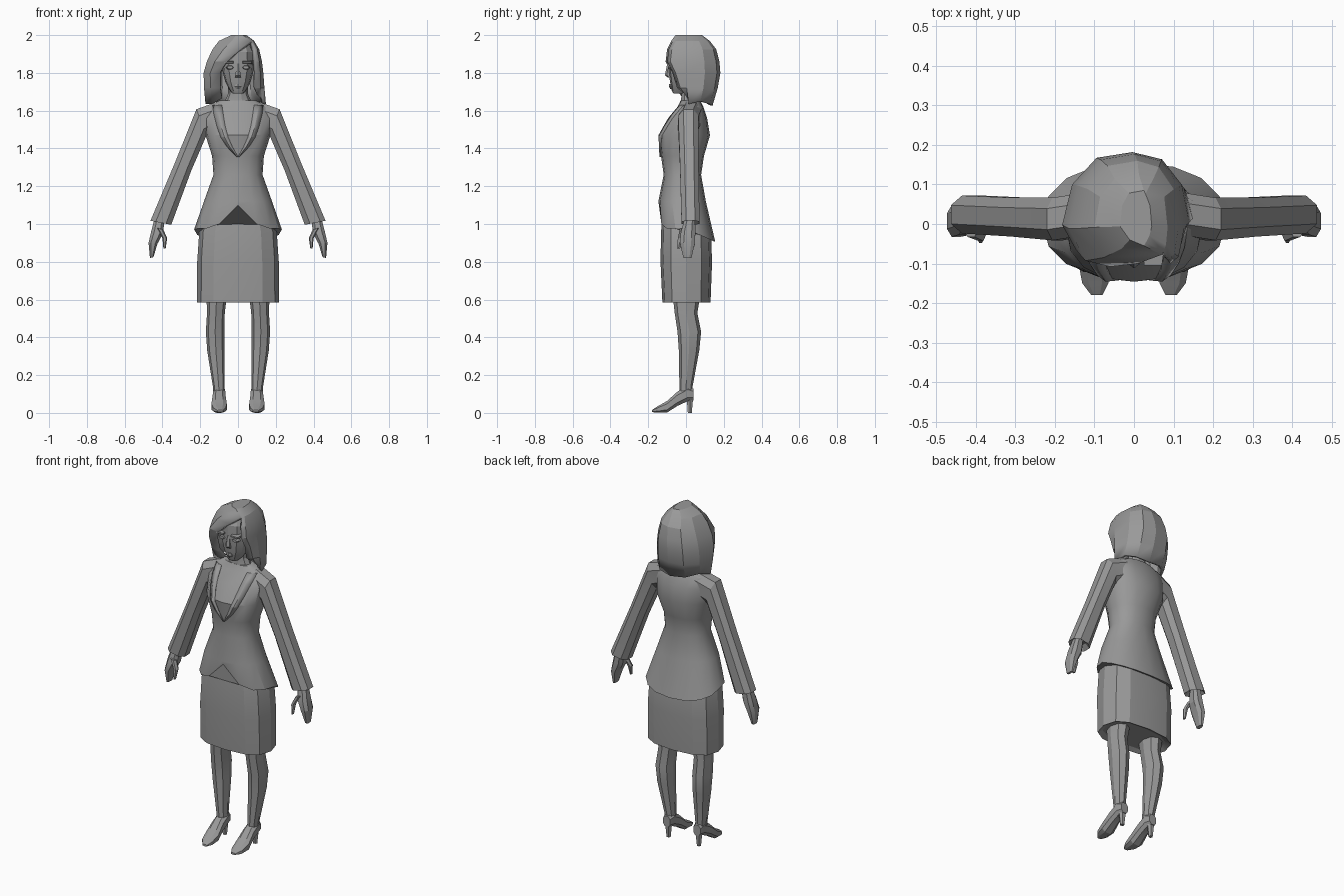
import bpy, bmesh, math
from mathutils import Vector
from mathutils.bvhtree import BVHTree

GREY = bpy.data.materials.new("plain grey")
GREY.diffuse_color = (0.32, 0.32, 0.32, 1)


def finish(name, bm, angle=20, mirror=False, solid=0):
    bmesh.ops.recalc_face_normals(bm, faces=bm.faces)
    me = bpy.data.meshes.new(name)
    bm.to_mesh(me)
    bm.free()
    me.materials.append(GREY)
    ob = bpy.data.objects.new(name, me)
    bpy.context.collection.objects.link(ob)
    if solid:
        m = ob.modifiers.new("thickness", 'SOLIDIFY')
        m.thickness, m.offset = solid, -1
    if mirror:
        ob.modifiers.new("mirror", 'MIRROR')
    bpy.ops.object.select_all(action='DESELECT')
    ob.select_set(True)
    bpy.context.view_layer.objects.active = ob
    bpy.ops.object.shade_smooth_by_angle(angle=math.radians(angle))
    return ob


def span(ax, az, bx, bz, yf, yb):
    """Cross-section from (ax, az) to (bx, bz), deep from yf to yb."""
    c = Vector(((ax + bx) / 2, (yf + yb) / 2, (az + bz) / 2))
    return c, Vector(((bx - ax) / 2, 0, (bz - az) / 2)), Vector((0, (yb - yf) / 2, 0))


def level(z, hw, yf, yb, cx=0):
    return span(cx - hw, z, cx + hw, z, yf, yb)


def upright(cx, y, hw, z0, z1):
    """Cross-section facing along y."""
    return Vector((cx, y, (z0 + z1) / 2)), Vector((hw, 0, 0)), Vector((0, 0, (z1 - z0) / 2))


def loft(sections, n=8, boxy=1.0, turn=0.0):
    bm = bmesh.new()
    rings = []
    for c, u, v in sections:
        ring = []
        for i in range(n):
            a = 2 * math.pi * (i + turn) / n
            co, si = math.cos(a), math.sin(a)
            co = math.copysign(abs(co) ** boxy, co) if abs(co) > 1e-6 else 0
            si = math.copysign(abs(si) ** boxy, si) if abs(si) > 1e-6 else 0
            ring.append(bm.verts.new(c + u * co + v * si))
        rings.append(ring)
    for a, b in zip(rings, rings[1:]):
        for i in range(n):
            j = (i + 1) % n
            bm.faces.new((a[i], a[j], b[j], b[i]))
    bm.faces.new(rings[0])
    bm.faces.new(rings[-1])
    return bm, rings


def part(name, sections, n=8, boxy=1.0, turn=0.0, mirror=False, angle=20):
    return finish(name, loft(sections, n, boxy, turn)[0], angle, mirror)


# Skirt
part("skirt", [level(.60, .19, -.10, .10), level(.585, .217, -.125, .13), level(.80, .216, -.135, .138),
               level(.96, .205, -.132, .132), level(1.10, .15, -.12, .10)], 12, .75)

# Jacket body with a notched front hem and a longer back
bm, rings = loft([level(.97, .232, -.14, .155), level(1.12, .18, -.146, .105),
                  level(1.26, .130, -.118, .08), level(1.36, .137, -.132, .095),
                  level(1.47, .172, -.146, .127), level(1.56, .178, -.095, .112),
                  level(1.62, .168, -.045, .092), level(1.655, .095, -.028, .075)], 16, .88)
for v in rings[0]:
    x, y = abs(v.co.x), v.co.y
    if y < 0:
        v.co.z = 1.10 - x if x < .12 else .975
    else:
        v.co.z = .975 - .07 * y / .155
tree = BVHTree.FromBMesh(bm)
finish("jacket", bm, 30)

# Lapels laid over the chest
bm = bmesh.new()
rows = [(1.63, .085, .135), (1.58, .078, .128), (1.52, .068, .113), (1.46, .052, .092),
        (1.41, .03, .06), (1.355, .0, .008)]
prev = None
for z, xi, xo in rows:
    cur = []
    for x, lift in ((xi, .006), ((xi + xo) / 2, .010), (xo, .005)):
        hit = tree.ray_cast(Vector((x, -1, z)), Vector((0, 1, 0)))[0]
        cur.append(bm.verts.new((x, hit.y - lift, z)))
    if prev:
        for k in range(2):
            bm.faces.new((prev[k], prev[k + 1], cur[k + 1], cur[k]))
    prev = cur
finish("lapel", bm, 20, True, .008)

# Sleeves, hands, thumbs
part("sleeve", [span(.09, 1.50, .12, 1.648, -.03, .085), span(.165, 1.465, .222, 1.612, -.045, .07),
                span(.245, 1.28, .335, 1.33, -.035, .07), span(.35, .995, .467, 1.018, -.027, .075),
                span(.375, 1.02, .445, 1.035, -.005, .055)], 8, .8, .5, True)
part("hand", [span(.385, 1.04, .44, 1.04, -.005, .05), span(.395, .95, .462, .96, -.03, .052),
              span(.425, .895, .475, .90, -.035, .05), span(.447, .825, .467, .82, -.015, .03)],
     8, .8, .5, True)
part("thumb", [span(.395, .97, .43, .98, -.035, .0), span(.375, .925, .40, .925, -.045, -.012),
               span(.383, .87, .395, .87, -.05, -.03)], 6, 1, 0, True)

# Legs and heeled shoes
part("leg", [level(.62, .054, -.07, .075, .113), level(.53, .047, -.06, .06, .117),
             level(.43, .049, -.045, .08, .121), level(.33, .046, -.038, .07, .117),
             level(.14, .031, -.035, .035, .102), level(.08, .03, -.035, .035, .10)], 8, .9, 0, True)
part("shoe", [upright(.10, .04, .024, .065, .13), upright(.10, .01, .034, .06, .145),
              upright(.10, -.045, .036, .035, .115), upright(.10, -.10, .043, .0, .065),
              upright(.098, -.15, .035, .0, .036), upright(.094, -.18, .015, .004, .016)],
     8, .75, .5, True)
part("heel", [level(.095, .024, .0, .042, .10), level(.0, .013, .008, .032, .10)], 6, 1, 0, True)

# Neck, collar and head
part("neck", [level(1.60, .095, -.035, .08), level(1.645, .072, -.03, .068),
              level(1.69, .052, -.025, .06), level(1.76, .055, -.03, .06)], 10)
part("head", [level(1.69, .028, -.066, -.015), level(1.705, .042, -.075, .03),
              level(1.75, .066, -.084, .08), level(1.80, .080, -.092, .11),
              level(1.85, .086, -.094, .13), level(1.91, .084, -.092, .13),
              level(1.965, .06, -.06, .09)], 12, .8)

# Face details
part("nose", [level(1.775, .017, -.095, -.07), level(1.787, .016, -.112, -.07),
              level(1.85, .008, -.099, -.07)], 6, 1, .5)
part("lips", [level(1.715, .012, -.084, -.06), level(1.727, .022, -.090, -.06),
              level(1.742, .012, -.090, -.06)], 6, 1, .5)
part("brow", [upright(.048, -.105, .032, 1.850, 1.862), upright(.050, -.06, .038, 1.845, 1.868)], 4, 1, .5, True)
part("eye", [upright(.042, -.096, .016, 1.820, 1.838), upright(.042, -.07, .024, 1.815, 1.842)], 6, 1, 0, True)

# Hair shell, side-parted: z, left, right, back, left front edge, right front edge, front y
bm = bmesh.new()
prev = None
first = None
for z, xl, xr, yb, fl, fr, yf in [
        (2.0, -.035, .045, .085, .025, .03, -.055), (1.97, -.10, .085, .125, .07, .075, -.078),
        (1.925, -.135, .112, .160, .01, .088, -.10), (1.86, -.165, .127, .177, -.06, .092, -.108),
        (1.80, -.182, .134, .182, -.095, .095, -.08), (1.72, -.180, .140, .168, -.095, .088, -.055),
        (1.635, -.172, .148, .140, -.085, .10, -.01)]:
    mid = (xl + xr) / 2
    pts = [(fl, yf), (fl + (xl - fl) * .6, yf + .015), (xl, yf * .3 + yb * .12), (xl * .86, yb * .55),
           (mid + (xl - mid) * .45, yb * .92), (mid + .02, yb), (mid + (xr - mid) * .6, yb * .9),
           (xr * .9, yb * .55), (xr, yf * .3 + yb * .12), (fr + (xr - fr) * .6, yf + .025), (fr, yf + .008)]
    # strands at the bottom hang to uneven points
    drop = [.03, .0, 0, .02, .0, -.01, 0, .015, 0, .02, .05] if z < 1.7 else [0] * 11
    cur = [bm.verts.new((x, y, z + d)) for (x, y), d in zip(pts, drop)]
    if prev:
        for i in range(10):
            bm.faces.new((prev[i], prev[i + 1], cur[i + 1], cur[i]))
        if z > 1.96:
            bm.faces.new((prev[10], prev[0], cur[0], cur[10]))
    else:
        bm.faces.new(cur)
    prev = cur
finish("hair", bm, 20, False, .02)
